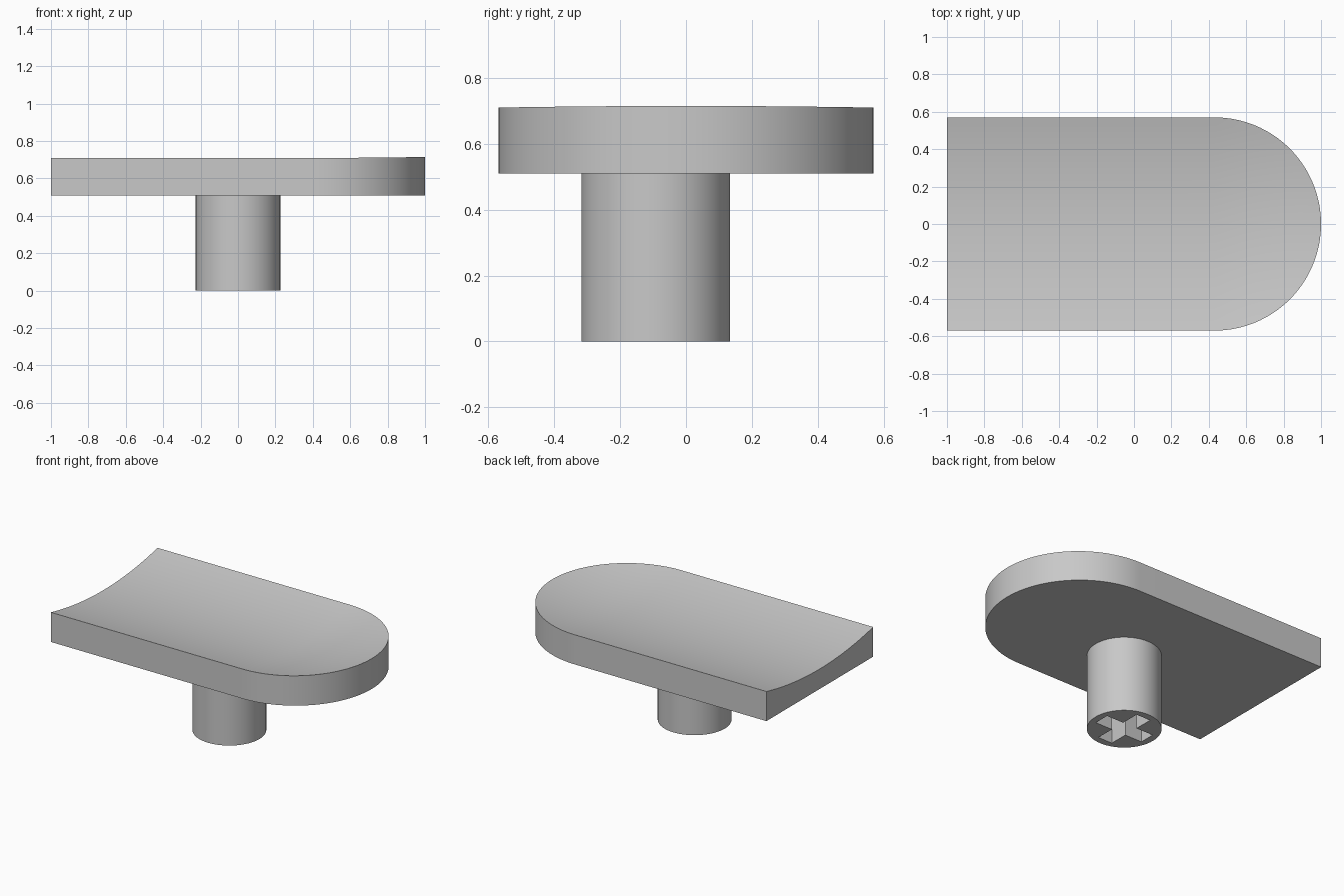
import bpy, bmesh, math

cube = bpy.data.objects.get("Cube")
if cube:
    bpy.data.objects.remove(cube, do_unlink=True)

HALF = 0.57           # half width of the cap, also the radius of its round end
CENTRE = 1 - HALF     # where the round end begins
UNDER, RIM, SAG = 0.51, 0.71, 0.065
STEM_Y, STEM_R = -0.092, 0.226

grey = bpy.data.materials.new("plain grey")
grey.use_nodes = True
colour = (0.58, 0.58, 0.58, 1)
grey.diffuse_color = colour
grey.node_tree.nodes["Principled BSDF"].inputs["Base Color"].default_value = colour


def finish(bm, name):
    bmesh.ops.recalc_face_normals(bm, faces=bm.faces)
    mesh = bpy.data.meshes.new(name)
    bm.to_mesh(mesh)
    bm.free()
    mesh.materials.append(grey)
    obj = bpy.data.objects.new(name, mesh)
    bpy.context.collection.objects.link(obj)
    return obj


def smooth(obj):
    bpy.ops.object.select_all(action="DESELECT")
    obj.select_set(True)
    bpy.context.view_layer.objects.active = obj
    bpy.ops.object.shade_smooth_by_angle(angle=math.radians(30))


def top_height(x, y):
    # trough along the straight part, closed by a bowl with a slightly raised tip
    beyond = max(0, x - CENTRE) / HALF
    across = y / HALF
    return RIM - SAG * (1 - across ** 2 - beyond ** 2) + 0.005 * beyond ** 2


# Cap: cross sections along x, then extruded down to a flat underside
sections = [(-1 + (CENTRE + 1) * i / 10, HALF) for i in range(10)]
for i in range(33):
    a = math.pi / 2 * i / 32
    sections.append((CENTRE + HALF * math.sin(a), HALF * math.cos(a)))

COLS = 24
bm = bmesh.new()
rows = []
for x, w in sections:
    ys = [w * (2 * j / COLS - 1) for j in range(COLS + 1)]
    rows.append([bm.verts.new((x, y, top_height(x, y))) for y in ys])
for a, b in zip(rows, rows[1:]):
    for j in range(COLS):
        bm.faces.new((a[j], b[j], b[j + 1], a[j + 1]))
bmesh.ops.remove_doubles(bm, verts=bm.verts, dist=1e-5)
extruded = bmesh.ops.extrude_face_region(bm, geom=bm.faces[:], use_keep_orig=True)
for v in extruded["geom"]:
    if isinstance(v, bmesh.types.BMVert):
        v.co.z = UNDER
smooth(finish(bm, "cap"))

# Stem: round post
bm = bmesh.new()
bmesh.ops.create_cone(bm, cap_ends=True, segments=64, radius1=STEM_R,
                      radius2=STEM_R, depth=UNDER)
bmesh.ops.translate(bm, verts=bm.verts, vec=(0, STEM_Y, UNDER / 2))
stem = finish(bm, "stem")

# Cross-shaped socket cut up into the stem
ARM, THIN, DEPTH = 0.18, 0.053, 0.45
outline = []
for k in range(4):
    c, s = round(math.cos(k * math.pi / 2)), round(math.sin(k * math.pi / 2))
    for x, y in ((ARM, -THIN), (ARM, THIN), (THIN, THIN)):
        outline.append((x * c - y * s, x * s + y * c))
bm = bmesh.new()
base = bm.faces.new([bm.verts.new((x, y + STEM_Y, -0.05)) for x, y in outline])
raised = bmesh.ops.extrude_face_region(bm, geom=[base], use_keep_orig=True)
for v in raised["geom"]:
    if isinstance(v, bmesh.types.BMVert):
        v.co.z = DEPTH
cutter = finish(bm, "socket_cutter")
cutter.hide_render = True

cut = stem.modifiers.new("socket", "BOOLEAN")
cut.operation = "DIFFERENCE"
cut.solver = "EXACT"
cut.object = cutter

# Bake the cut so the stem keeps clean sharp edges, then drop the cutter
bpy.context.view_layer.objects.active = stem
bpy.ops.object.modifier_apply(modifier=cut.name)
bpy.data.objects.remove(cutter, do_unlink=True)
smooth(stem)
